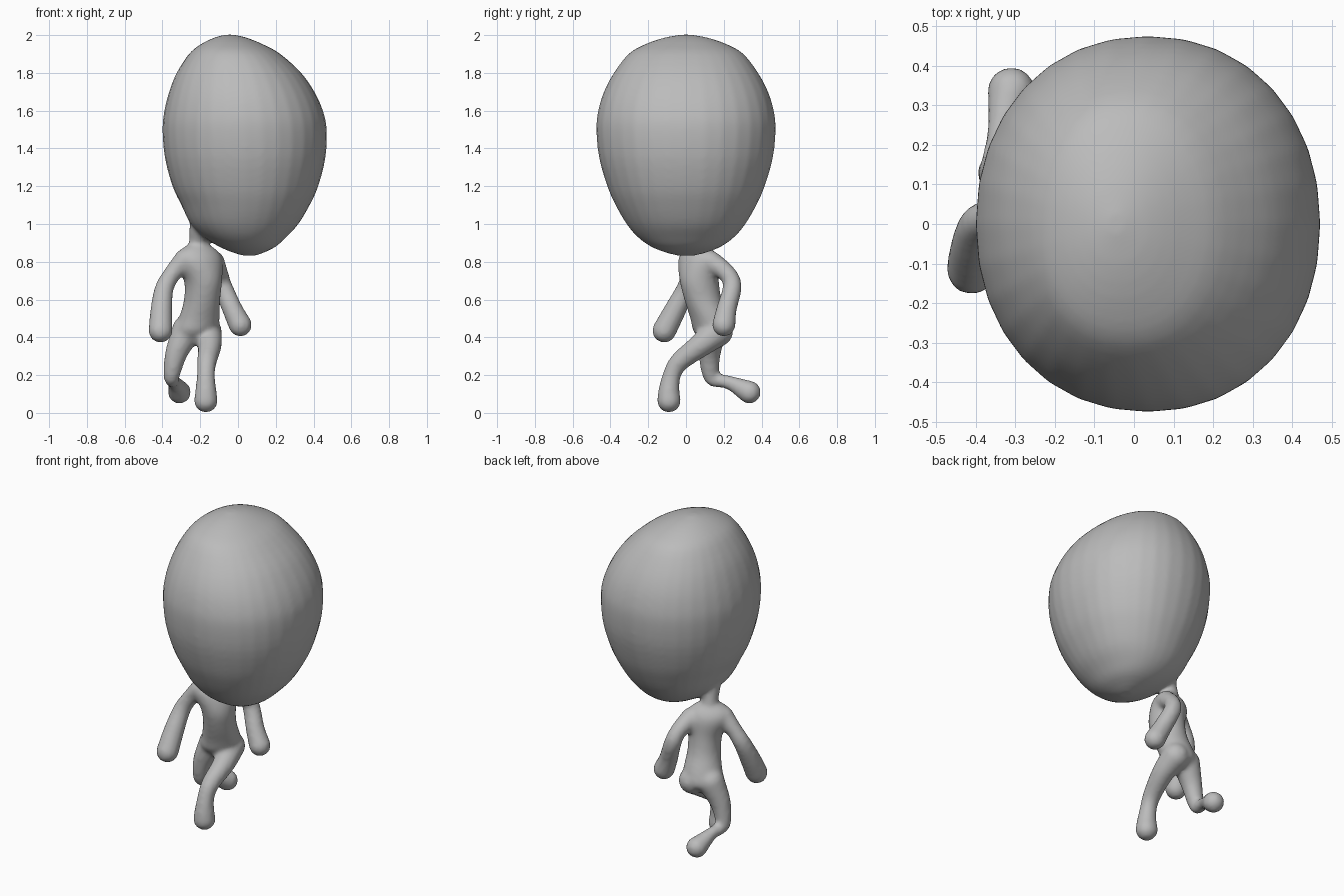
import bpy
import bmesh
from math import sin, cos, pi, radians
from mathutils import Vector

cube = bpy.data.objects.get("Cube")
if cube:
    bpy.data.objects.remove(cube, do_unlink=True)

SIDES = 32
bm = bmesh.new()


def skin(rings):
    """Bridge a list of point rings and close both ends."""
    loops = [[bm.verts.new(p) for p in ring] for ring in rings]
    for a, b in zip(loops, loops[1:]):
        for i in range(SIDES):
            j = (i + 1) % SIDES
            bm.faces.new((a[i], a[j], b[j], b[i]))
    bm.faces.new(loops[0][::-1])
    bm.faces.new(loops[-1])


def spline(keys, steps=6):
    """Smooth curve through keys of any dimension."""
    keys = [Vector(k) for k in keys]
    pts = [keys[0] * 2 - keys[1]] + keys + [keys[-1] * 2 - keys[-2]]
    out = []
    for p, q, r, s in zip(pts, pts[1:], pts[2:], pts[3:]):
        for n in range(steps):
            t = n / steps
            out.append(0.5 * (2 * q + (r - p) * t + (2 * p - 5 * q + 4 * r - s) * t * t
                              + (3 * q - p - 3 * r + s) * t ** 3))
    return out + [keys[-1]]


def limb(keys):
    """Rounded tube through (x, y, z, radius) keys, with domed ends."""
    path = spline(keys)
    mids = [Vector(p[:3]) for p in path]
    radii = [p[3] for p in path]
    start, end = (mids[1] - mids[0]).normalized(), (mids[-1] - mids[-2]).normalized()
    dome = [radians(a) for a in (20, 40, 60, 78)]
    stations = [(mids[0] - start * radii[0] * sin(a), start, radii[0] * cos(a)) for a in dome[::-1]]
    for i, m in enumerate(mids):
        tangent = mids[min(i + 1, len(mids) - 1)] - mids[max(i - 1, 0)]
        stations.append((m, tangent.normalized(), radii[i]))
    stations += [(mids[-1] + end * radii[-1] * sin(a), end, radii[-1] * cos(a)) for a in dome]
    u = start.orthogonal().normalized()
    rings = []
    for m, t, r in stations:
        u = (u - t * u.dot(t)).normalized()
        v = t.cross(u)
        rings.append([m + r * (u * cos(2 * pi * i / SIDES) + v * sin(2 * pi * i / SIDES))
                      for i in range(SIDES)])
    skin(rings)


def level_ring(x, y, z, rx, ry, yaw=0.0, power=1.0):
    """Horizontal oval ring; power below 1 squares it off."""
    ring = []
    for i in range(SIDES):
        a = 2 * pi * i / SIDES
        c, s = cos(a), sin(a)
        px = rx * abs(c) ** power * (1 if c > 0 else -1)
        py = ry * abs(s) ** power * (1 if s > 0 else -1)
        ring.append((x + px * cos(yaw) - py * sin(yaw), y + px * sin(yaw) + py * cos(yaw), z))
    return ring


# Head: height, left and right x, half depth
head = [(0.832, 0.03, 0.09, 0.04), (0.85, -0.03, 0.14, 0.11), (0.88, -0.10, 0.2, 0.185),
        (0.93, -0.18, 0.255, 0.255), (1.0, -0.25, 0.32, 0.315), (1.1, -0.30, 0.38, 0.373),
        (1.2, -0.347, 0.425, 0.417), (1.35, -0.387, 0.463, 0.46), (1.5, -0.4, 0.47, 0.475),
        (1.6, -0.39, 0.45, 0.465), (1.7, -0.365, 0.405, 0.435), (1.8, -0.325, 0.335, 0.382),
        (1.9, -0.26, 0.225, 0.305), (1.95, -0.2, 0.135, 0.22), (1.985, -0.13, 0.05, 0.12),
        (2.002, -0.07, -0.02, 0.03)]
skin([level_ring((l + r) / 2, 0, z, (r - l) / 2, d, 0, 0.94) for z, l, r, d in spline(head, 3)])

# Neck
limb([(-0.17, 0.03, 1.04, 0.09), (-0.2, 0.05, 0.96, 0.06), (-0.21, 0.065, 0.9, 0.05),
      (-0.21, 0.07, 0.82, 0.065)])

# Torso: x, y, height, half width, half depth
torso = [(-0.22, 0.14, 0.38, 0.07, 0.05), (-0.22, 0.14, 0.43, 0.115, 0.095),
         (-0.205, 0.125, 0.5, 0.11, 0.1), (-0.19, 0.09, 0.6, 0.095, 0.1),
         (-0.185, 0.07, 0.7, 0.1, 0.105), (-0.205, 0.065, 0.8, 0.13, 0.1),
         (-0.21, 0.065, 0.85, 0.115, 0.08), (-0.21, 0.065, 0.885, 0.07, 0.05)]
skin([level_ring(*t, yaw=radians(28)) for t in spline(torso, 4)])

# Arm reaching forward
limb([(-0.28, 0.03, 0.81, 0.06), (-0.345, 0.02, 0.74, 0.047), (-0.39, 0.0, 0.66, 0.05),
      (-0.405, -0.055, 0.55, 0.058), (-0.41, -0.115, 0.435, 0.064)])
# Arm swinging back
limb([(-0.13, 0.13, 0.8, 0.06), (-0.1, 0.215, 0.74, 0.048), (-0.08, 0.245, 0.67, 0.05),
      (-0.03, 0.215, 0.55, 0.054), (0.012, 0.2, 0.465, 0.062)])
# Leg stepping forward, with its foot
limb([(-0.165, 0.17, 0.43, 0.08), (-0.15, 0.08, 0.36, 0.064), (-0.165, -0.035, 0.27, 0.052),
      (-0.17, -0.075, 0.2, 0.048), (-0.17, -0.09, 0.12, 0.056), (-0.17, -0.09, 0.065, 0.064)])
# Leg pushing off behind, with its raised foot
limb([(-0.27, 0.14, 0.44, 0.08), (-0.325, 0.125, 0.32, 0.06), (-0.35, 0.13, 0.21, 0.046),
      (-0.35, 0.15, 0.175, 0.038), (-0.335, 0.23, 0.16, 0.037), (-0.31, 0.335, 0.11, 0.062)])

bmesh.ops.recalc_face_normals(bm, faces=bm.faces)
mesh = bpy.data.meshes.new("walking_figure")
bm.to_mesh(mesh)
bm.free()
figure = bpy.data.objects.new("walking_figure", mesh)
bpy.context.collection.objects.link(figure)

grey = bpy.data.materials.new("plain_grey")
grey.use_nodes = True
tone = (0.5, 0.5, 0.5, 1)
grey.diffuse_color = tone
grey.node_tree.nodes["Principled BSDF"].inputs["Base Color"].default_value = tone
mesh.materials.append(grey)
for face in mesh.polygons:
    face.use_smooth = True

# Fuse the parts into one skin and soften the joins
fuse = figure.modifiers.new("fuse", "REMESH")
fuse.mode = "VOXEL"
fuse.voxel_size = 0.013
fuse.use_smooth_shade = True
soften = figure.modifiers.new("soften", "SMOOTH")
soften.factor = 0.5
soften.iterations = 8
